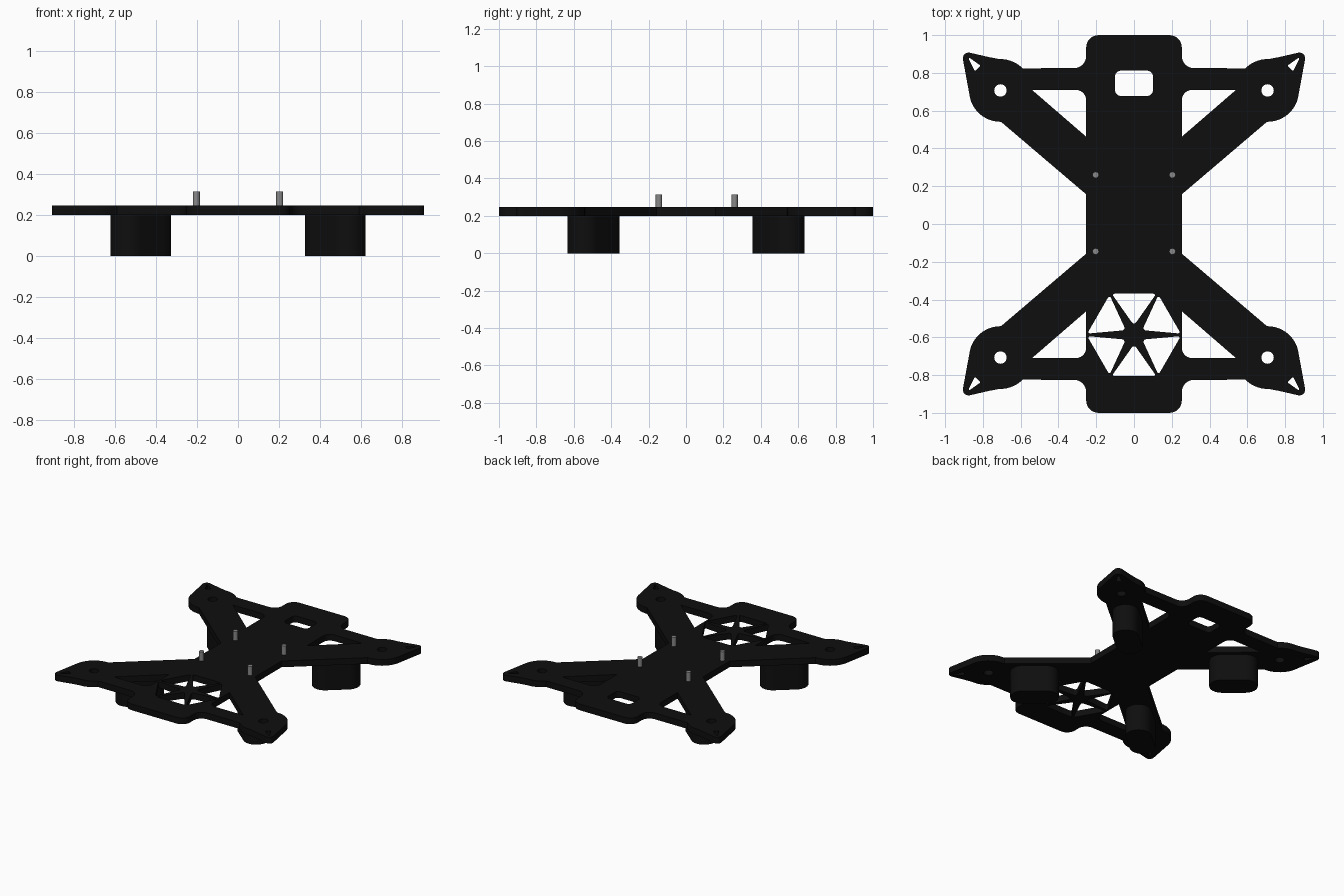
import bpy
import math
from mathutils import Vector

if "Cube" in bpy.data.objects:
    bpy.data.objects.remove(bpy.data.objects["Cube"])


def material(name, value):
    m = bpy.data.materials.new(name)
    m.diffuse_color = (value, value, value, 1)
    m.use_nodes = True
    m.node_tree.nodes["Principled BSDF"].inputs["Base Color"].default_value = m.diffuse_color
    return m


BLACK = material("carbon_black", 0.0045)
GREY = material("steel_grey", 0.25)


def rounded(points, steps=6):
    """Turn (x, y, radius) corners into a polygon with rounded corners."""
    out = []
    n = len(points)
    for i, (x, y, r) in enumerate(points):
        p = Vector((x, y))
        if r == 0:
            out.append((x, y))
            continue
        a = (Vector(points[i - 1][:2]) - p).normalized()
        b = (Vector(points[(i + 1) % n][:2]) - p).normalized()
        half = a.angle(b) / 2
        centre = p + (a + b).normalized() * (r / math.sin(half))
        start = p + a * (r / math.tan(half)) - centre
        end = p + b * (r / math.tan(half)) - centre
        a0 = math.atan2(start.y, start.x)
        turn = math.atan2(end.y, end.x) - a0
        turn = (turn + math.pi) % (2 * math.pi) - math.pi
        for k in range(steps + 1):
            t = a0 + turn * k / steps
            out.append((centre.x + r * math.cos(t), centre.y + r * math.sin(t)))
    return out


def circle(cx, cy, r, n=24):
    return [(cx + r * math.cos(2 * math.pi * k / n),
             cy + r * math.sin(2 * math.pi * k / n)) for k in range(n)]


def prism(name, loops, z0, z1, mat):
    """Extrude an outline, with further loops as holes, from z0 to z1."""
    curve = bpy.data.curves.new(name + "_profile", 'CURVE')
    curve.dimensions = '2D'
    curve.fill_mode = 'BOTH'
    curve.extrude = (z1 - z0) / 2
    for loop in loops:
        s = curve.splines.new('POLY')
        s.points.add(len(loop) - 1)
        for pt, (x, y) in zip(s.points, loop):
            pt.co = (x, y, 0, 1)
        s.use_cyclic_u = True
    helper = bpy.data.objects.new(name + "_helper", curve)
    bpy.context.collection.objects.link(helper)
    deps = bpy.context.evaluated_depsgraph_get()
    mesh = bpy.data.meshes.new_from_object(helper.evaluated_get(deps))
    bpy.data.objects.remove(helper)
    ob = bpy.data.objects.new(name, mesh)
    bpy.context.collection.objects.link(ob)
    ob.location.z = (z0 + z1) / 2
    mesh.materials.clear()
    mesh.materials.append(mat)
    # Weld caps to walls and smooth the rounded walls
    bpy.ops.object.select_all(action='DESELECT')
    ob.select_set(True)
    bpy.context.view_layer.objects.active = ob
    bpy.ops.object.mode_set(mode='EDIT')
    bpy.ops.mesh.select_all(action='SELECT')
    bpy.ops.mesh.remove_doubles(threshold=0.0001)
    bpy.ops.mesh.normals_make_consistent(inside=False)
    bpy.ops.object.mode_set(mode='OBJECT')
    bpy.ops.object.shade_smooth_by_angle(angle=math.radians(35))
    return ob


QUADRANTS = [(sx, sy) for sx in (1, -1) for sy in (1, -1)]


def flip(loop, sx, sy):
    return [(x * sx, y * sy) for x, y in loop]


# Frame outline: one quarter, running from the waist to the end tab
MX = MY = 0.707
MR = 0.166


def arc(a0, a1, n):
    return [(MX + MR * math.cos(math.radians(a0 + (a1 - a0) * k / n)),
             MY + MR * math.sin(math.radians(a0 + (a1 - a0) * k / n)), 0)
            for k in range(n + 1)]


quarter = [(0.253, 0.157, 0)]
quarter += arc(-91, -6, 12)                                # motor pad
quarter += [(0.914, 0.917, 0.03), (0.77, 0.884, 0)]        # pointed ear
quarter += arc(88, 135, 7)
quarter += [(0.253, 0.825, 0.065), (0.253, 1.0, 0.065)]    # bar and end tab
corners = list(quarter)
corners += [(-x, y, r) for x, y, r in reversed(quarter)]
corners += [(-x, -y, r) for x, y, r in quarter]
corners += [(x, -y, r) for x, y, r in reversed(quarter)]
loops = [rounded(corners)]

# Holes repeated on each arm: truss gap, motor shaft, ear slot
gap = rounded([(0.253, 0.462, 0), (0.54, 0.71, 0), (0.253, 0.71, 0.055)])
slot = rounded([(0.882, 0.888, 0.004), (0.812, 0.838, 0.006), (0.842, 0.808, 0.006)], 3)
for sx, sy in QUADRANTS:
    loops += [flip(h, sx, sy) for h in (gap, circle(MX, MY, 0.033), slot)]

# Rear window
loops.append(rounded([(-0.1, 0.678, 0.03), (0.1, 0.678, 0.03),
                      (0.1, 0.812, 0.03), (-0.1, 0.812, 0.03)]))

# Six wedges leave a star in the front opening
for k in range(6):
    mid = math.radians(30 + 60 * k)
    wedge = []
    for r, off, fillet in ((0.05, 0, 0.014), (0.248, -28.5, 0.008), (0.248, 28.5, 0.008)):
        t = mid + math.radians(off)
        wedge.append((r * math.cos(t), -0.587 + r * math.sin(t), fillet))
    loops.append(rounded(wedge, 4))

prism("frame_plate", loops, 0.2, 0.247, BLACK)

# Rounded feet lying along the arms
along = Vector((math.cos(math.radians(40)), math.sin(math.radians(40))))
across = Vector((-along.y, along.x))
foot = []
for u, v in ((-1, -1), (1, -1), (1, 1), (-1, 1)):
    p = Vector((0.473, 0.495)) + along * (0.166 * u) + across * (0.0885 * v)
    foot.append((p.x, p.y, 0.088))
foot = rounded(foot, 10)
for i, (sx, sy) in enumerate(QUADRANTS):
    prism(f"foot_{i + 1}", [flip(foot, sx, sy)], 0, 0.2, BLACK)

# Steel mounting pins on the deck
for i, (x, y) in enumerate([(0.203, 0.26), (-0.203, 0.26), (0.203, -0.145), (-0.203, -0.145)]):
    prism(f"mounting_pin_{i + 1}", [circle(x, y, 0.017, 16)], 0.23, 0.315, GREY)
